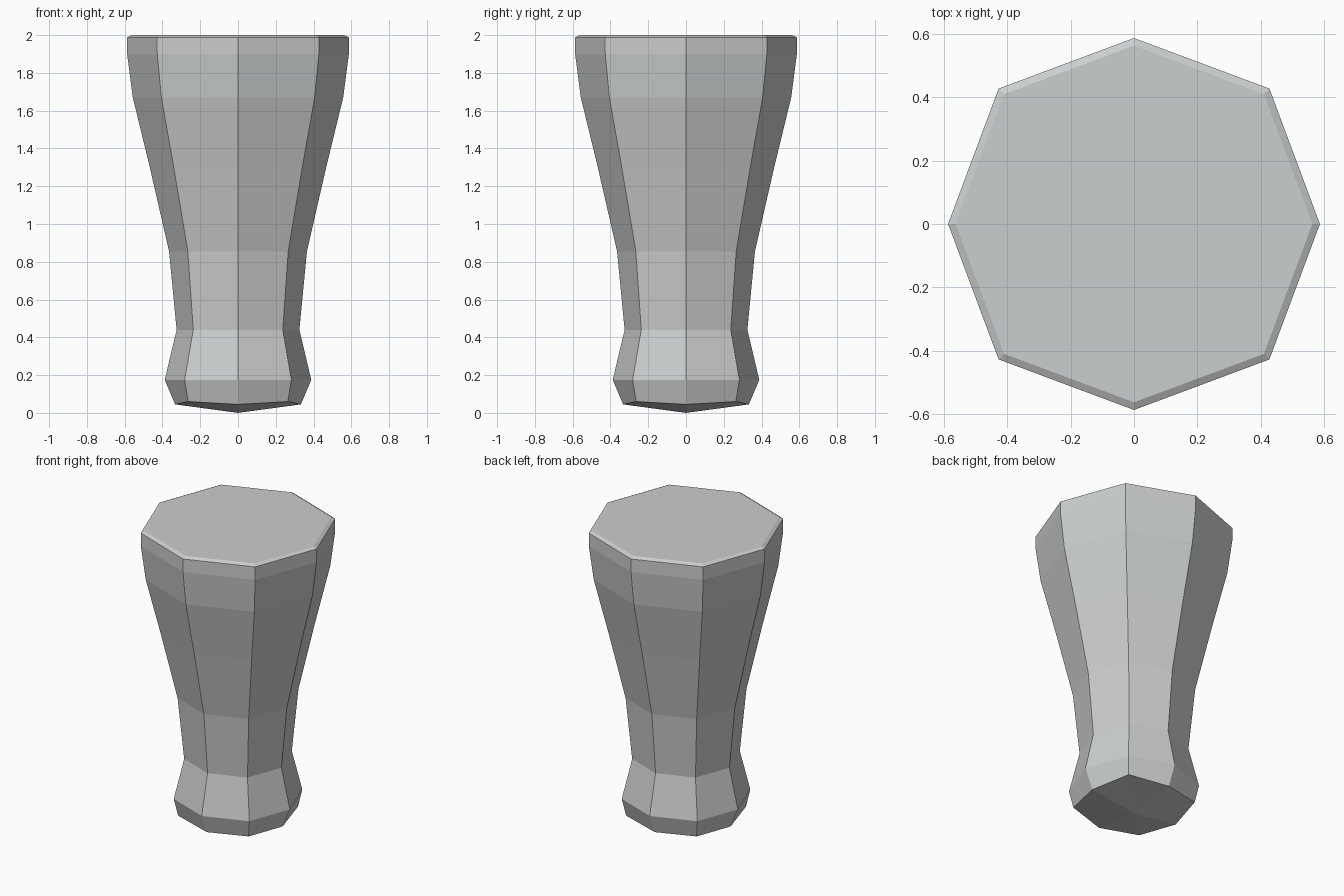
import bpy
import bmesh
from math import cos, sin, pi

cube = bpy.data.objects.get("Cube")
if cube:
    bpy.data.objects.remove(cube, do_unlink=True)

# Single pale grey
grey = bpy.data.materials.new("pale_grey")
grey.use_nodes = True
colour = (0.6, 0.62, 0.62, 1)
grey.diffuse_color = colour
grey.node_tree.nodes["Principled BSDF"].inputs["Base Color"].default_value = colour

# Each ring: (axis radius, axis height, diagonal radius, diagonal height)
SQUARE = 1.03
profile = [(r, z, r * SQUARE, z) for r, z in [
    (0.388, 0.175), (0.325, 0.44), (0.365, 0.855), (0.467, 1.3),
    (0.557, 1.67), (0.587, 1.9), (0.587, 1.988), (0.563, 2.0)]]
profile.insert(0, (0.333, 0.045, 0.373, 0.06))

bm = bmesh.new()


def add_ring(r, z, rd, zd):
    ring = []
    for i in range(8):
        a = i * pi / 4
        rad, h = (rd, zd) if i % 2 else (r, z)
        ring.append(bm.verts.new((rad * cos(a), rad * sin(a), h)))
    return ring


rings = [add_ring(*p) for p in profile]

# Side walls
for low, high in zip(rings, rings[1:]):
    for i in range(8):
        j = (i + 1) % 8
        bm.faces.new((low[i], low[j], high[j], high[i]))

# Flat top and shallow pointed underside
bm.faces.new(rings[-1])
tip = bm.verts.new((0, 0, 0))
for i in range(8):
    bm.faces.new((rings[0][(i + 1) % 8], rings[0][i], tip))

bmesh.ops.recalc_face_normals(bm, faces=bm.faces)
mesh = bpy.data.meshes.new("tapered_post")
bm.to_mesh(mesh)
bm.free()
mesh.materials.append(grey)
post = bpy.data.objects.new("tapered_post", mesh)
bpy.context.collection.objects.link(post)
